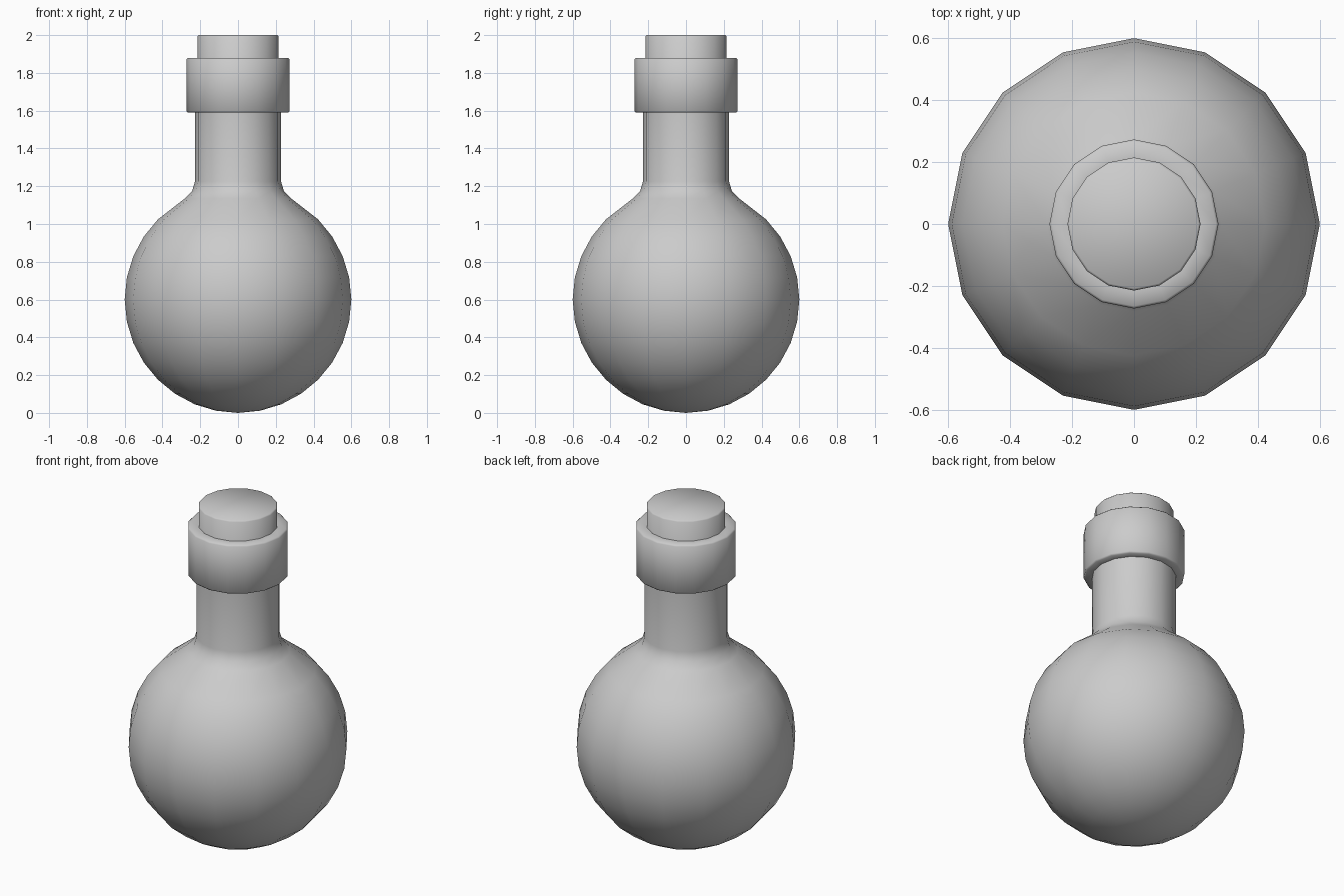
import bpy, bmesh
from math import sin, cos, pi, radians

if "Cube" in bpy.data.objects:
    bpy.data.objects.remove(bpy.data.objects["Cube"])

SIDES = 16


def lathe(name, profile):
    """Revolve an (r, z) profile, bottom to top; r = 0 makes a pole, open ends are capped."""
    bm = bmesh.new()
    rings = []
    for r, z in profile:
        if r < 1e-5:
            rings.append([bm.verts.new((0, 0, z))] * SIDES)
        else:
            rings.append([bm.verts.new((r * cos(2 * pi * i / SIDES), r * sin(2 * pi * i / SIDES), z))
                          for i in range(SIDES)])
    for a, b in zip(rings, rings[1:]):
        for i in range(SIDES):
            j = (i + 1) % SIDES
            bm.faces.new(list(dict.fromkeys((a[i], a[j], b[j], b[i]))))
    for ring in (rings[0], rings[-1]):
        if ring[0] is not ring[1]:
            bm.faces.new(ring)
    bmesh.ops.recalc_face_normals(bm, faces=bm.faces)
    mesh = bpy.data.meshes.new(name)
    bm.to_mesh(mesh)
    bm.free()
    obj = bpy.data.objects.new(name, mesh)
    bpy.context.collection.objects.link(obj)
    bpy.ops.object.select_all(action='DESELECT')
    obj.select_set(True)
    bpy.context.view_layer.objects.active = obj
    bpy.ops.object.shade_smooth_by_angle(angle=radians(46))
    return obj


# Round flask: sphere up to the shoulder, flared into the neck
R = 0.6
sphere = [(R * sin(pi * k / 16), R - R * cos(pi * k / 16)) for k in range(13)]
shoulder_and_neck = [(0.282, 1.135), (0.243, 1.175), (0.228, 1.225), (0.228, 1.62)]
lathe("flask", sphere + shoulder_and_neck)

# Thick lip with softened edges
lathe("lip", [(0.215, 1.59), (0.265, 1.59), (0.273, 1.598), (0.273, 1.872),
              (0.265, 1.88), (0.215, 1.88)])

# Stopper with softened top edge
lathe("stopper", [(0.215, 1.65), (0.215, 1.993), (0.208, 2.0)])
